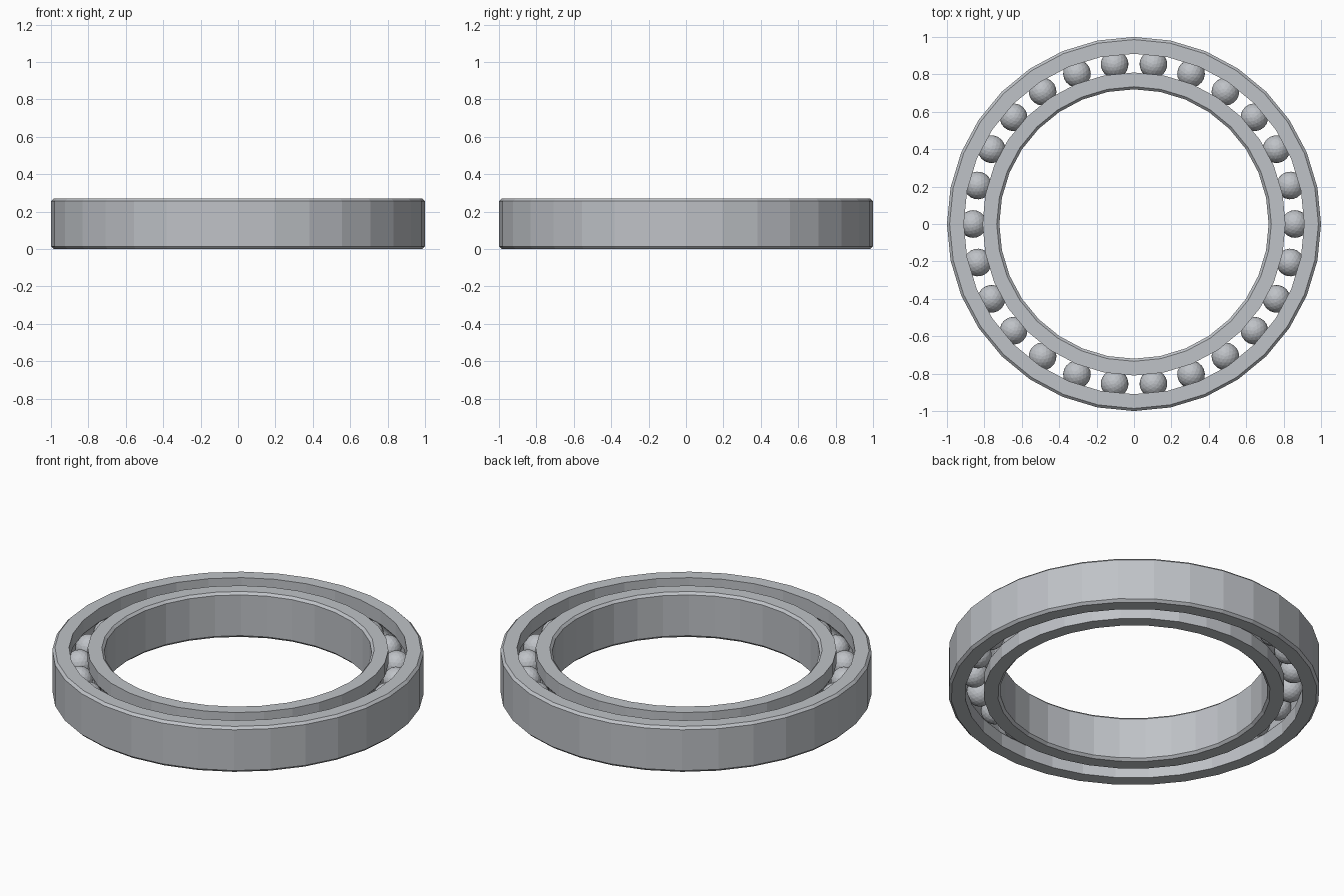
import bpy, bmesh
from math import sin, cos, pi, sqrt, asin
from mathutils import Matrix, Vector

cube = bpy.data.objects.get("Cube")
if cube:
    bpy.data.objects.remove(cube)

HEIGHT = 0.27
MID = HEIGHT / 2
CHAMFER = 0.014
SEGMENTS = 32
BALLS = 26
PITCH = 0.86        # radius of the circle the ball centres lie on
BALL = 0.074

steel = bpy.data.materials.new("steel grey")
steel.use_nodes = True
steel.diffuse_color = (0.52, 0.54, 0.57, 1)
steel.node_tree.nodes["Principled BSDF"].inputs["Base Color"].default_value = steel.diffuse_color


def finish(bm, name):
    mesh = bpy.data.meshes.new(name)
    bm.to_mesh(mesh)
    bm.free()
    mesh.materials.append(steel)
    obj = bpy.data.objects.new(name, mesh)
    bpy.context.collection.objects.link(obj)
    return obj


def race(name, wall, track):
    """Ring with a chamfered wall and a round ball groove on its track side."""
    side = 1 if track > PITCH else -1
    half = sqrt(BALL ** 2 - (track - PITCH) ** 2)
    spread = asin(half / BALL)
    groove = [(PITCH + side * BALL * cos(a), MID + BALL * sin(a))
              for a in (spread * (i / 4 - 1) for i in range(9))]
    inset = wall - side * CHAMFER
    profile = [(inset, HEIGHT), (wall, HEIGHT - CHAMFER), (wall, CHAMFER),
               (inset, 0), (track, 0)] + groove + [(track, HEIGHT)]
    bm = bmesh.new()
    verts = [bm.verts.new((r, 0, z)) for r, z in profile]
    edges = [bm.edges.new((v, verts[i - 1])) for i, v in enumerate(verts)]
    bmesh.ops.spin(bm, geom=verts + edges, cent=(0, 0, 0), axis=(0, 0, 1),
                   angle=2 * pi, steps=SEGMENTS, use_merge=False)
    bmesh.ops.remove_doubles(bm, verts=bm.verts, dist=0.0001)
    bmesh.ops.recalc_face_normals(bm, faces=bm.faces)
    return finish(bm, name)


# Outer and inner rings
race("outer_ring", 1.0, 0.91)
race("inner_ring", 0.72, 0.81)

# Balls between the rings
bm = bmesh.new()
for i in range(BALLS):
    spot = Matrix.Rotation(2 * pi * i / BALLS, 4, 'Z') @ Matrix.Translation(Vector((PITCH, 0, MID)))
    bmesh.ops.create_icosphere(bm, subdivisions=3, radius=BALL, matrix=spot)
finish(bm, "balls")
